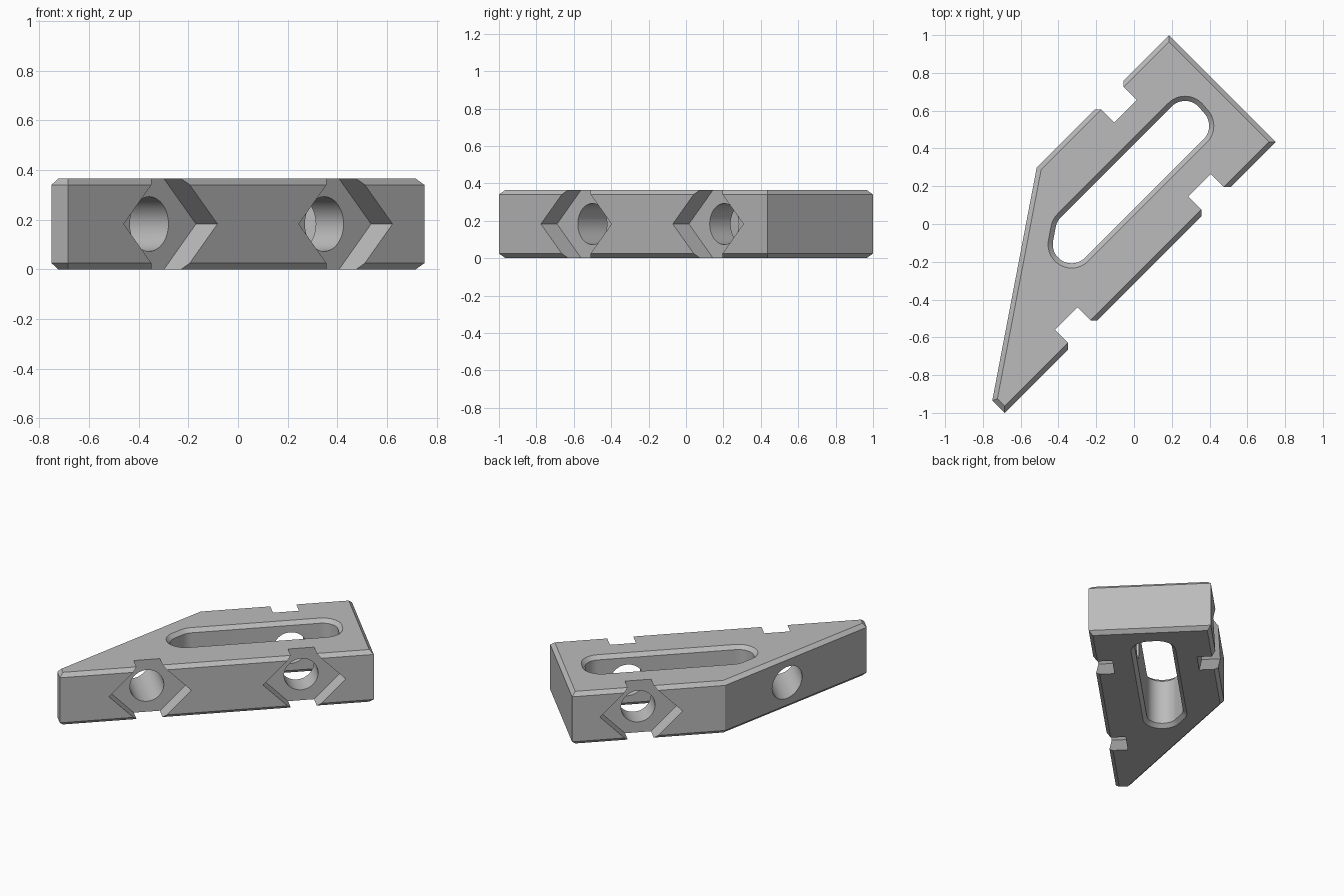
import bpy, bmesh
from math import radians, cos, sin, pi
from mathutils import Vector, Matrix

if "Cube" in bpy.data.objects:
    bpy.data.objects.remove(bpy.data.objects["Cube"])

HEIGHT, CHAMFER = 0.366, 0.025
MID = HEIGHT / 2
FRONT_V, BACK_V, NOTCH_DEPTH = -0.223, 0.576, 0.122
HOLE_U = (-0.607, 0.39)

steel = bpy.data.materials.new("steel grey")
steel.use_nodes = True
GREY = (0.5, 0.5, 0.5, 1)
steel.diffuse_color = GREY
steel.node_tree.nodes["Principled BSDF"].inputs["Base Color"].default_value = GREY


def loft(name, layers):
    """Solid from stacked (height, outline) rings."""
    bm = bmesh.new()
    rings = [[bm.verts.new((p[0], p[1], z)) for p in pts] for z, pts in layers]
    for low, high in zip(rings, rings[1:]):
        for i in range(len(low)):
            j = (i + 1) % len(low)
            bm.faces.new((low[i], low[j], high[j], high[i]))
    bm.faces.new(rings[0][::-1])
    bm.faces.new(rings[-1])
    bmesh.ops.recalc_face_normals(bm, faces=bm.faces[:])
    mesh = bpy.data.meshes.new(name)
    bm.to_mesh(mesh)
    bm.free()
    obj = bpy.data.objects.new(name, mesh)
    bpy.context.collection.objects.link(obj)
    mesh.materials.append(steel)
    return obj


def inset(points, d):
    """Move every edge of a counterclockwise convex outline inward."""
    result = []
    for i, p in enumerate(points):
        p = Vector(p)
        a = (p - Vector(points[i - 1])).normalized()
        b = (Vector(points[(i + 1) % len(points)]) - p).normalized()
        na, nb = Vector((-a.y, a.x)), Vector((-b.y, b.x))
        result.append(p + (na + nb) * d / (1 + na.dot(nb)))
    return result


def slot_outline(radius):
    """Long rounded slot whose tail follows the slanted side of the block."""
    slant = 124.2
    corners = ((0.578, 0.157, -90, 0), (0.581, 0.199, 0, 90),
               (-0.248, 0.199, 90, slant), (-0.31, 0.157, slant, 270))
    points = []
    for u, v, start, end in corners:
        steps = max(4, int((end - start) / 7))
        for i in range(steps + 1):
            a = radians(start + (end - start) * i / steps)
            points.append((u + radius * cos(a), v + radius * sin(a)))
    return points


def cross_prism(name, u, v_from, v_to, radius, sides):
    """Prism lying across the block, centred at mid height."""
    pts = [(radius * cos(2 * pi * i / sides), radius * sin(2 * pi * i / sides))
           for i in range(sides)]
    obj = loft(name, [(-v_to, pts), (-v_from, pts)])
    obj.data.transform(Matrix.Translation((u, 0, MID)) @ Matrix.Rotation(pi / 2, 4, 'X'))
    return obj


# Block with a slanted side and chamfered top and bottom edges
outline = [(-1.191, FRONT_V), (0.838, FRONT_V), (0.838, BACK_V),
           (-0.152, BACK_V), (-1.191, -0.13)]
small = inset(outline, CHAMFER)
block = loft("clamp_block", [(0, small), (CHAMFER, outline),
                             (HEIGHT - CHAMFER, outline), (HEIGHT, small)])

# Slot with flared rims
narrow, wide = slot_outline(0.10), slot_outline(0.15)
cutters = [loft("slot_cutter", [(-CHAMFER, wide), (CHAMFER, narrow),
                                (HEIGHT - CHAMFER, narrow), (HEIGHT + CHAMFER, wide)])]

# Diamond notches and round cross holes
for u in HOLE_U:
    cutters.append(cross_prism("front_notch_cutter", u, FRONT_V - 0.1,
                               FRONT_V + NOTCH_DEPTH, 0.267, 4))
    cutters.append(cross_prism("hole_cutter", u, -1, 1, 0.11, 48))
cutters.append(cross_prism("back_notch_cutter", HOLE_U[1], BACK_V - NOTCH_DEPTH,
                           BACK_V + 0.1, 0.267, 4))

bpy.ops.object.select_all(action='DESELECT')
block.select_set(True)
bpy.context.view_layer.objects.active = block
for cutter in cutters:
    cutter.hide_render = True
    cut = block.modifiers.new(cutter.name, 'BOOLEAN')
    cut.operation, cut.solver, cut.object = 'DIFFERENCE', 'EXACT', cutter
    bpy.ops.object.modifier_apply(modifier=cut.name)
    bpy.data.objects.remove(cutter)

# Turn the block diagonally and smooth only the round walls
block.data.transform(Matrix.Rotation(pi / 4, 4, 'Z'))
bpy.ops.object.shade_smooth_by_angle(angle=radians(25))
